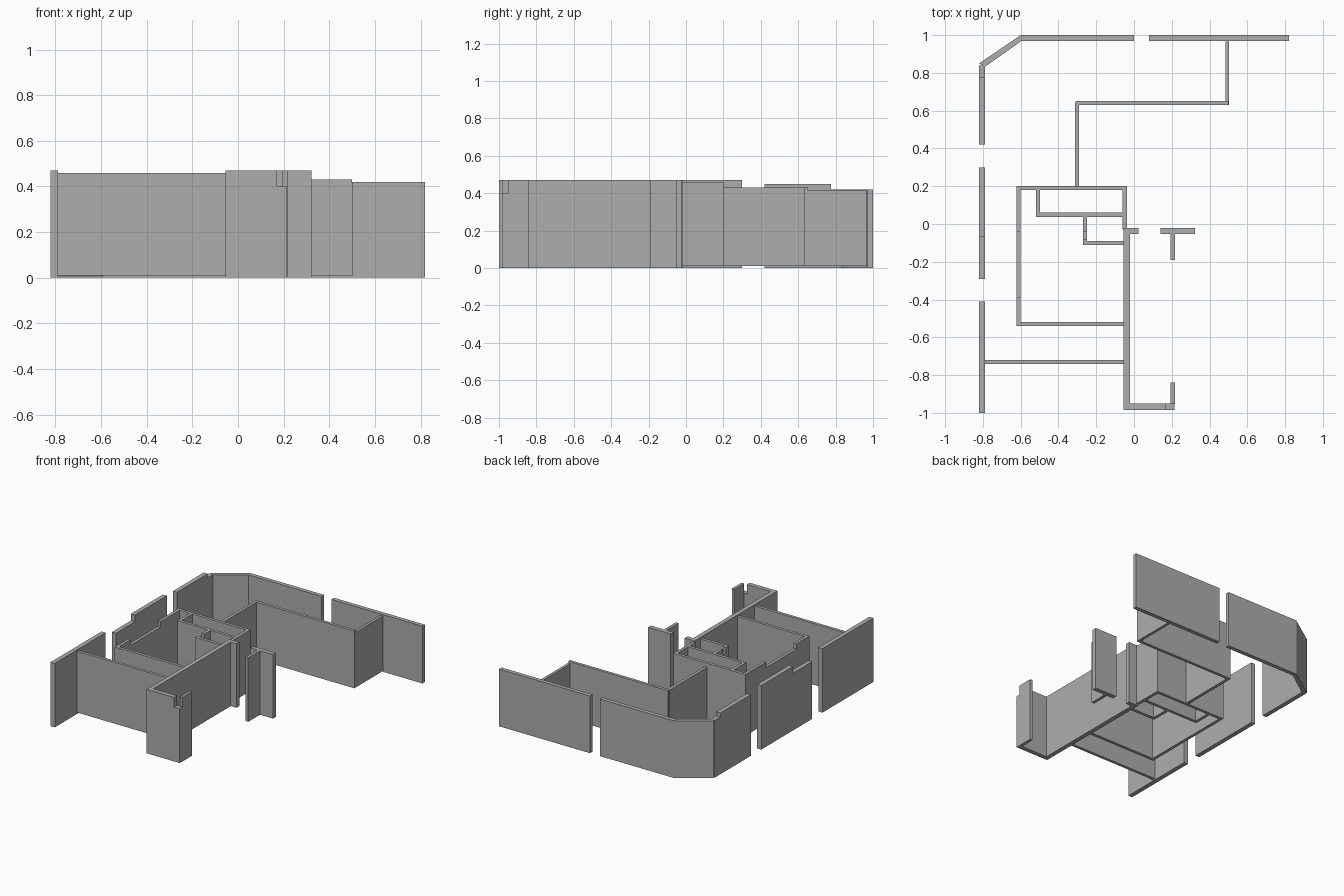
import bpy
import bmesh
from mathutils import Vector

cube = bpy.data.objects.get("Cube")
if cube:
    bpy.data.objects.remove(cube, do_unlink=True)

# Single plaster colour
plaster = bpy.data.materials.new("grey_plaster")
plaster.use_nodes = True
grey = (0.42, 0.42, 0.42, 1)
plaster.diffuse_color = grey
plaster.node_tree.nodes["Principled BSDF"].inputs["Base Color"].default_value = grey

# Shared wall dimensions
THICK, THIN = 0.033, 0.022
TALL, ROOM, MID, LOW = 0.47, 0.46, 0.43, 0.42
GROUND, RAISED = 0.0, 0.01


def prism(name, points, offset):
    """Extrude a flat outline by an offset vector."""
    bm = bmesh.new()
    face = bm.faces.new([bm.verts.new(p) for p in points])
    extruded = bmesh.ops.extrude_face_region(bm, geom=[face])["geom"]
    moved = [v for v in extruded if isinstance(v, bmesh.types.BMVert)]
    bmesh.ops.translate(bm, verts=moved, vec=Vector(offset))
    bmesh.ops.recalc_face_normals(bm, faces=bm.faces)
    mesh = bpy.data.meshes.new(name)
    bm.to_mesh(mesh)
    bm.free()
    mesh.materials.append(plaster)
    obj = bpy.data.objects.new(name, mesh)
    bpy.context.collection.objects.link(obj)
    return obj


def side_profile(start, end, base, top, steps):
    """Side outline of a wall; each step is (position, new top height)."""
    outline = [(start, base), (start, top)]
    for position, height in steps:
        outline += [(position, outline[-1][1]), (position, height)]
    return outline + [(end, outline[-1][1]), (end, base)]


def wall_x(name, start, end, y, width, top, base=GROUND, steps=()):
    """Wall running sideways, centred on y."""
    outline = side_profile(start, end, base, top, steps)
    prism(name, [(s, y - width / 2, z) for s, z in outline], (0, width, 0))


def wall_y(name, start, end, x, width, top, base=GROUND, steps=()):
    """Wall running front to back, centred on x."""
    outline = side_profile(start, end, base, top, steps)
    prism(name, [(x - width / 2, s, z) for s, z in outline], (width, 0, 0))


# Outer walls on the right side, split by two openings
side = -0.805
wall_y("outer_side_wall_front", -1, -0.41, side, THICK, TALL)
wall_y("outer_side_wall_middle", -0.29, 0.3, side, THICK, LOW, steps=[(-0.07, TALL)])
wall_y("outer_side_wall_back", 0.42, 0.84, side, THICK, 0.45, steps=[(0.775, LOW)])

# Angled corner and back walls
prism("angled_corner_wall",
      [(-0.82, 0.85, GROUND), (-0.6, 1, GROUND), (-0.594, 0.97, GROUND), (-0.788, 0.833, GROUND)],
      (0, 0, LOW))
wall_x("outer_back_wall_right", -0.6, 0, 0.985, 0.03, LOW)
wall_x("outer_back_wall_left", 0.08, 0.82, 0.985, 0.03, LOW)

# Back hall partitions
wall_y("hall_end_partition", 0.63, 0.965, 0.494, 0.02, 0.415, RAISED)
wall_x("hall_long_partition", -0.31, 0.5, 0.641, THIN, MID, RAISED)
wall_y("hall_short_partition", 0.2, 0.64, -0.302, THIN, MID, RAISED)

# Central room
wall_x("room_back_wall", -0.623, -0.038, 0.191, THIN, ROOM, RAISED)
wall_y("room_side_wall", -0.54, 0.2, -0.612, THIN, ROOM, RAISED,
       steps=[(-0.39, LOW), (-0.04, ROOM)])
wall_x("room_front_wall", -0.623, -0.05, -0.53, THIN, ROOM, RAISED)
wall_y("room_inner_wall", -0.03, 0.2, -0.049, THIN, ROOM, RAISED)

# Closets inside the room
wall_y("closet_side_wall", 0.04, 0.185, -0.508, THIN, ROOM, RAISED)
wall_x("closet_front_wall", -0.519, -0.05, 0.049, THIN, ROOM, RAISED)
wall_y("small_closet_side_wall", -0.11, 0.045, -0.26, THIN, ROOM, RAISED,
       steps=[(-0.08, LOW), (-0.04, ROOM)])
wall_x("small_closet_front_wall", -0.271, -0.05, -0.1, THIN, ROOM, RAISED)

# Cross partition to the outer wall
wall_x("cross_partition", -0.79, -0.05, -0.73, THIN, ROOM, RAISED)

# Main dividing wall with doorway stubs
wall_y("main_dividing_wall", -0.983, -0.02, -0.038, THICK, TALL)
wall_x("doorway_stub", -0.05, 0.025, -0.037, THICK, TALL)
wall_x("front_return_wall", -0.054, 0.215, -0.967, THICK, TALL, steps=[(0.17, 0.4)])
wall_y("front_return_end", -0.952, -0.84, 0.205, THIN, TALL)

# Free standing T-shaped wall
wall_x("t_wall_bar", 0.14, 0.322, -0.037, THICK, TALL)
wall_y("t_wall_stem", -0.19, -0.045, 0.205, THIN, TALL)
